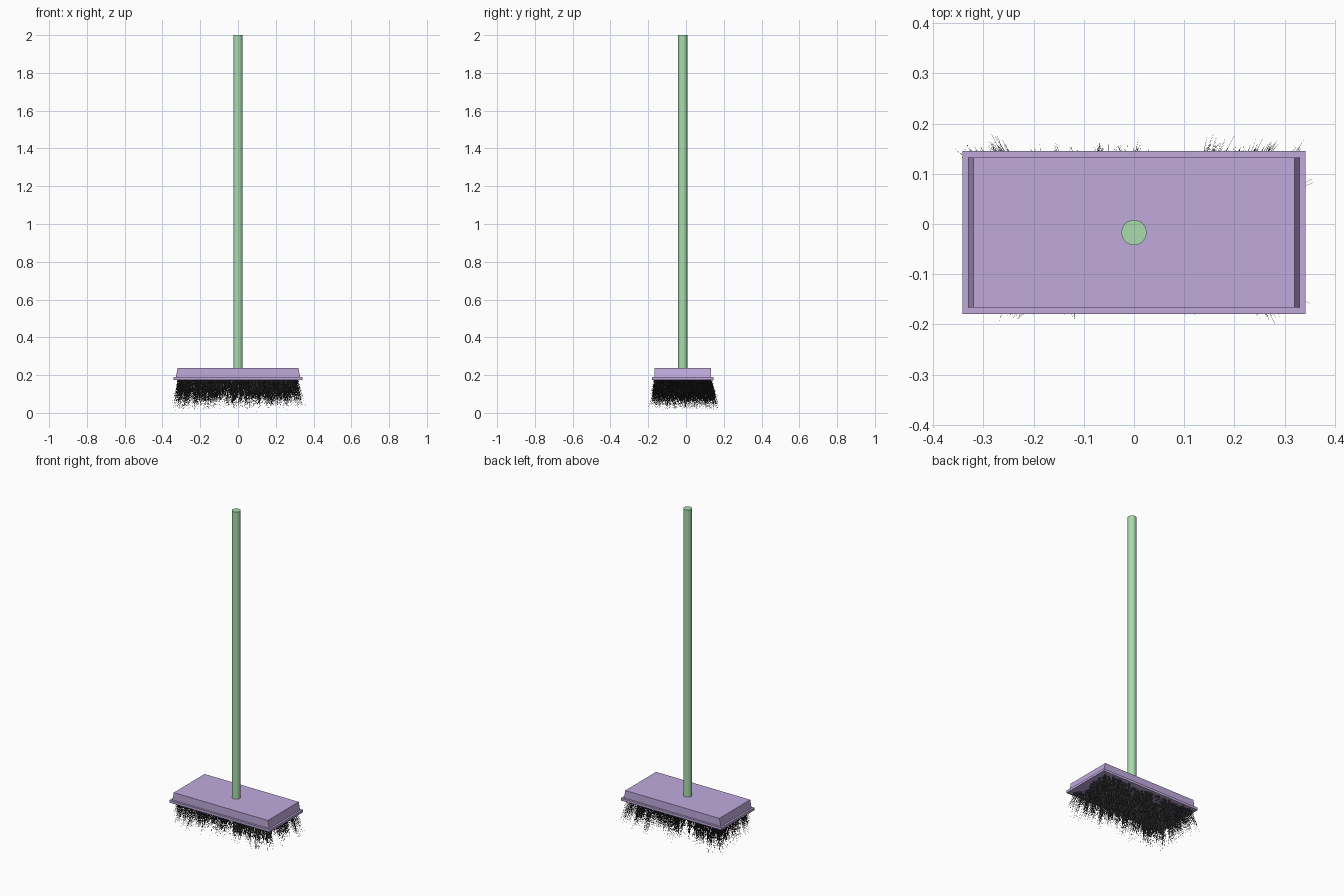
import bpy, bmesh, random
from mathutils import Vector

if "Cube" in bpy.data.objects:
    bpy.data.objects.remove(bpy.data.objects["Cube"])

random.seed(4)
CY = -0.017  # centre line of the head and handle in y


def material(name, rgb):
    m = bpy.data.materials.new(name)
    m.diffuse_color = (*rgb, 1)
    m.use_nodes = True
    m.node_tree.nodes["Principled BSDF"].inputs["Base Color"].default_value = m.diffuse_color
    return m


def finish(name, bm, mat):
    me = bpy.data.meshes.new(name)
    bm.to_mesh(me)
    bm.free()
    ob = bpy.data.objects.new(name, me)
    bpy.context.collection.objects.link(ob)
    me.materials.append(mat)
    return ob


purple = material("head_purple", (0.53, 0.40, 0.72))
green = material("handle_green", (0.40, 0.72, 0.42))
dark = material("bristle_dark", (0.03, 0.03, 0.03))

# Broom head: slab base, inset and raised into the upper block
bm = bmesh.new()
bmesh.ops.create_cube(bm, size=1)
for v in bm.verts:
    v.co = Vector((v.co.x * 0.683, v.co.y * 0.324 + CY, 0.182 + v.co.z * 0.015))
bm.normal_update()
top = max(bm.faces, key=lambda f: f.calc_center_median().z)
bmesh.ops.inset_region(bm, faces=[top], thickness=0.0175)
up = bmesh.ops.extrude_face_region(bm, geom=[top])
for v in (g for g in up["geom"] if isinstance(g, bmesh.types.BMVert)):
    v.co.z = 0.237
    v.co.x = 0.32 if v.co.x > 0 else -0.32
bmesh.ops.delete(bm, geom=[top], context='FACES')
bmesh.ops.recalc_face_normals(bm, faces=bm.faces)
finish("broom_head", bm, purple)

# Handle: long smooth pole
bpy.ops.mesh.primitive_cylinder_add(vertices=32, radius=0.025, depth=1.775,
                                    location=(0, CY, 1.1125))
handle = bpy.context.object
handle.name = "handle"
handle.data.materials.append(green)
bpy.ops.object.shade_smooth_by_angle()

# Bristles: tufts of thin tapering hairs that splay out from the underside
bm = bmesh.new()
R = 0.0006
Z0 = 0.176
offsets = [Vector((R, 0, 0)), Vector((-R / 2, R * 0.87, 0)), Vector((-R / 2, -R * 0.87, 0))]


def hair(root, tip):
    base = [bm.verts.new(root + o) for o in offsets]
    mid = [bm.verts.new(root.lerp(tip, 0.6) + o * 0.7) for o in offsets]
    end = bm.verts.new(tip)
    for i in range(3):
        j = (i + 1) % 3
        bm.faces.new((base[j], base[i], mid[i], mid[j]))
        bm.faces.new((mid[j], mid[i], end))


for tuft in range(450):
    u, w = random.uniform(-1, 1), random.uniform(-1, 1)
    length = random.uniform(0.085, 0.165)
    lean = Vector((u * 0.025 + random.gauss(0, 0.010),
                   w * 0.032 + 0.005 + random.gauss(0, 0.010), 0))
    for k in range(12):
        root = Vector((u * 0.312 + random.gauss(0, 0.007),
                       w * 0.145 + CY + random.gauss(0, 0.005), Z0))
        drop = min(Z0, length * random.uniform(0.6, 1.07))
        jitter = Vector((random.gauss(0, 0.006), random.gauss(0, 0.006), 0))
        tip = root + (lean + jitter) * (drop / 0.14) - Vector((0, 0, drop))
        tip.x = max(-0.365, min(0.365, tip.x))
        tip.y = max(-0.20, min(0.20, tip.y))
        hair(root, tip)
# Longest bristle touches the floor
hair(Vector((0.05, CY, Z0)), Vector((0.06, CY, 0)))
finish("bristles", bm, dark)
